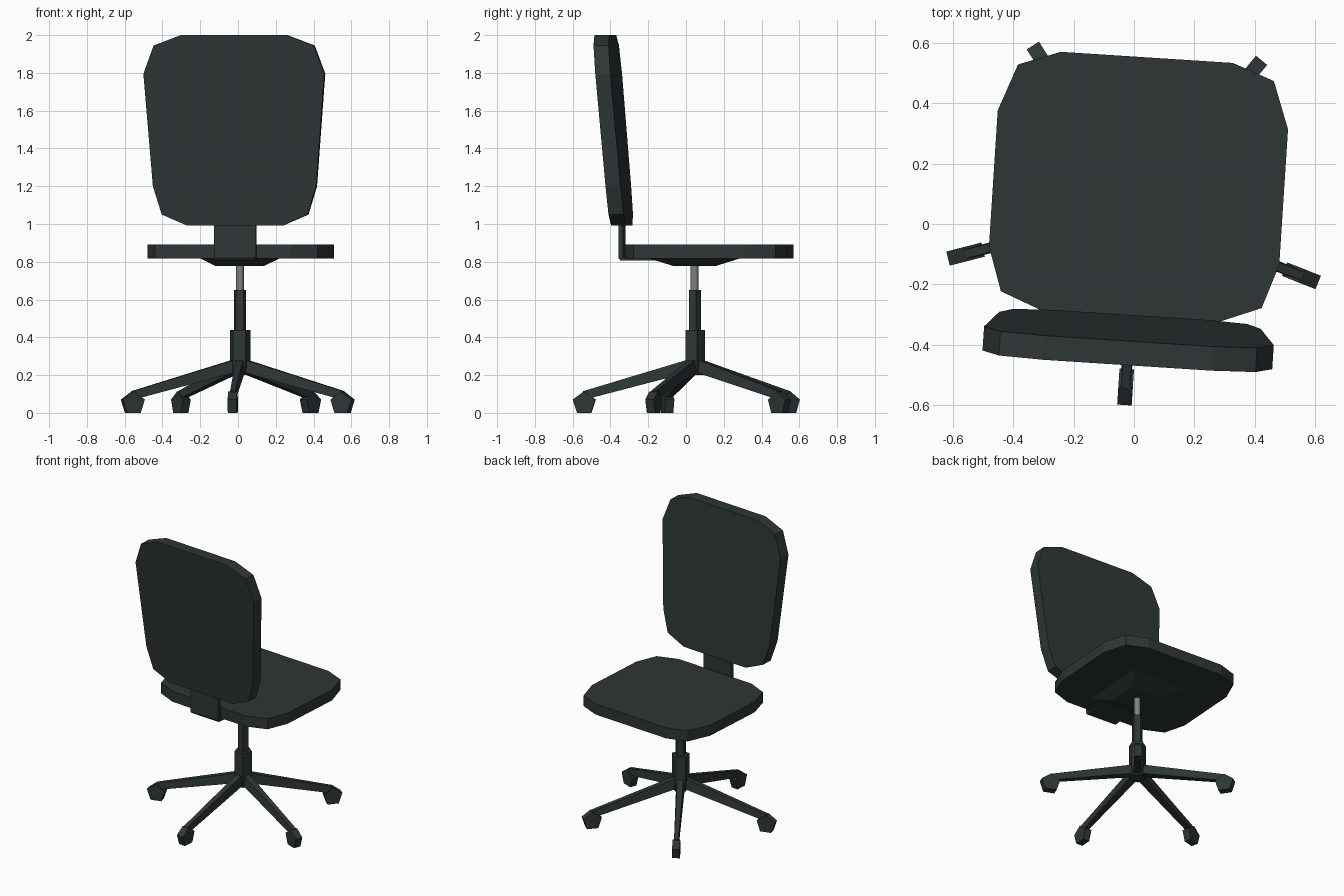
import bpy, bmesh, math
from mathutils import Matrix, Vector

if "Cube" in bpy.data.objects:
    bpy.data.objects.remove(bpy.data.objects["Cube"])


def material(name, col):
    m = bpy.data.materials.new(name)
    m.diffuse_color = (*col, 1)
    m.use_nodes = True
    m.node_tree.nodes["Principled BSDF"].inputs["Base Color"].default_value = m.diffuse_color
    return m


DARK = material("dark charcoal", (0.027, 0.037, 0.036))
GREY = material("steel grey", (0.22, 0.22, 0.21))

# Everything turns slightly about the centre column
FRAME = Matrix.Translation((0.01, 0.045, 0)) @ Matrix.Rotation(math.radians(-3.7), 4, 'Z')


def loft(name, a, b, mat=DARK, turn=0.0):
    """Closed solid between two matching outlines."""
    bm = bmesh.new()
    va = [bm.verts.new(p) for p in a]
    vb = [bm.verts.new(p) for p in b]
    n = len(va)
    bm.faces.new(va)
    bm.faces.new(vb[::-1])
    for i in range(n):
        j = (i + 1) % n
        bm.faces.new((va[i], vb[i], vb[j], va[j]))
    bmesh.ops.recalc_face_normals(bm, faces=bm.faces)
    bm.transform(FRAME @ Matrix.Rotation(turn, 4, 'Z'))
    me = bpy.data.meshes.new(name)
    bm.to_mesh(me)
    bm.free()
    me.materials.append(mat)
    ob = bpy.data.objects.new(name, me)
    bpy.context.collection.objects.link(ob)
    return ob


def mirrored(half):
    """Complete a right-hand half outline to a full loop."""
    return half + [(-u, v) for u, v in reversed(half)]


def ring(r, z, n, start):
    return [(r * math.cos(start + i * math.tau / n),
             r * math.sin(start + i * math.tau / n), z) for i in range(n)]


def prism(name, r, z0, z1, n, mat=DARK):
    s = -math.pi / 2 + math.pi / n
    return loft(name, ring(r, z0, n, s), ring(r, z1, n, s), mat)


def rect(hx, hy, z):
    return [(-hx, -hy, z), (hx, -hy, z), (hx, hy, z), (-hx, hy, z)]


# Seat cushion
seat = mirrored([(0.285, 0.507), (0.424, 0.456), (0.481, 0.30),
                 (0.481, -0.15), (0.432, -0.296), (0.295, -0.35)])
loft("seat", [(x, y, 0.818) for x, y in seat], [(x, y, 0.892) for x, y in seat])

# Backrest, leaning outward with height
back = mirrored([(0.28, 2.0), (0.425, 1.945), (0.48, 1.795),
                 (0.433, 1.2), (0.387, 1.05), (0.253, 0.992)])
lean = lambda z: -0.427 - 0.086 * (z - 1)
loft("backrest", [(x, lean(z), z) for x, z in back],
     [(x, lean(z) + 0.08, z) for x, z in back])

# L-shaped bracket joining seat and backrest
ell = [(-0.397, 1.03), (-0.397, 0.82), (-0.387, 0.808), (-0.15, 0.808),
       (-0.15, 0.822), (-0.373, 0.822), (-0.373, 1.03)]
loft("back_bracket", [(-0.111, y, z) for y, z in ell], [(0.111, y, z) for y, z in ell])

# Tapered plate under the seat
loft("seat_mount", rect(0.2, 0.235, 0.82), rect(0.122, 0.105, 0.778))

# Centre column
post = prism("gas_post", 0.021, 0.6, 0.785, 10, GREY)
for p in post.data.polygons:
    p.use_smooth = len(p.vertices) == 4
prism("column_sleeve", 0.034, 0.4, 0.65, 5)
prism("hub", 0.057, 0.2, 0.44, 5)

# Five legs with pentagonal casters
R = 0.063
for k in range(5):
    turn = -math.pi / 2 + k * math.tau / 5
    inner = [(0.03, -0.028, 0.215), (0.03, 0.028, 0.215),
             (0.03, 0.02, 0.283), (0.03, -0.02, 0.283)]
    outer = [(0.585, -0.016, 0.07), (0.585, 0.016, 0.07),
             (0.59, 0.014, 0.115), (0.59, -0.014, 0.115)]
    loft(f"leg_{k + 1}", inner, outer, turn=turn)
    wheel = [(0.585 + R * math.sin(i * math.tau / 5),
              0.809 * R + R * math.cos(i * math.tau / 5)) for i in range(5)]
    loft(f"caster_{k + 1}", [(x, -0.024, z) for x, z in wheel],
         [(x, 0.024, z) for x, z in wheel], turn=turn)
